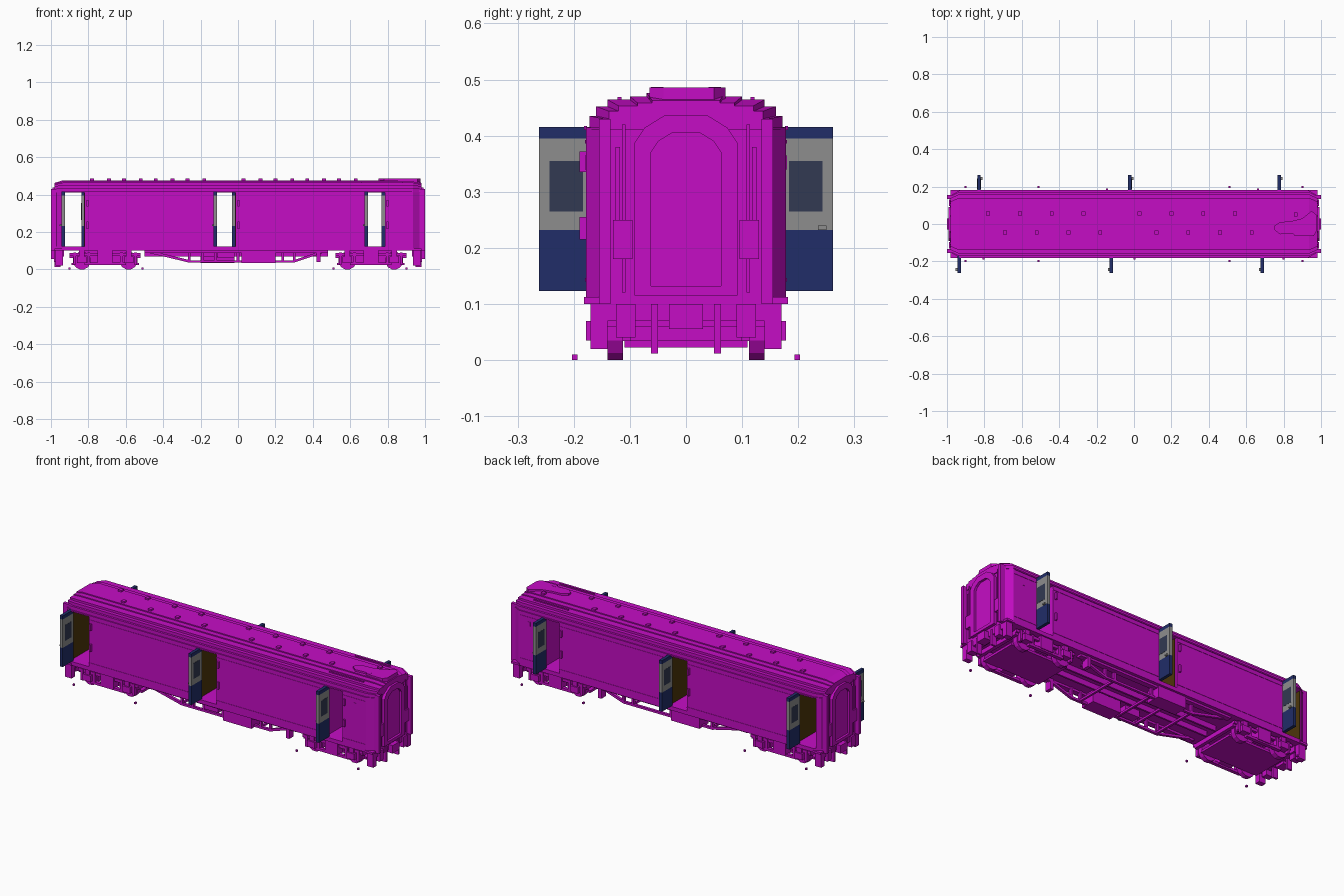
import bpy, bmesh, math
from mathutils import Matrix

cube = bpy.data.objects.get("Cube")
if cube:
    bpy.data.objects.remove(cube, do_unlink=True)


def material(name, rgb):
    m = bpy.data.materials.new(name)
    m.use_nodes = True
    m.diffuse_color = (*rgb, 1)
    m.node_tree.nodes["Principled BSDF"].inputs["Base Color"].default_value = (*rgb, 1)
    return m


MAGENTA = material("magenta paint", (0.56, 0.004, 0.56))
NAVY = material("navy paint", (0.015, 0.026, 0.14))
GREY = material("grey paint", (0.27, 0.27, 0.27))
GLASS = material("dark glass", (0.032, 0.041, 0.084))
BROWN = material("brown lining", (0.075, 0.036, 0.003))


def finish(name, bm, mat):
    bmesh.ops.recalc_face_normals(bm, faces=bm.faces)
    me = bpy.data.meshes.new(name)
    bm.to_mesh(me)
    bm.free()
    me.materials.append(mat)
    ob = bpy.data.objects.new(name, me)
    bpy.context.collection.objects.link(ob)
    return ob


def boxes(name, mat, spans):
    """One object from boxes given as (x0, x1, y0, y1, z0, z1)."""
    bm = bmesh.new()
    for x0, x1, y0, y1, z0, z1 in spans:
        m = Matrix.Translation(((x0 + x1) / 2, (y0 + y1) / 2, (z0 + z1) / 2))
        m = m @ Matrix.Diagonal((abs(x1 - x0), abs(y1 - y0), abs(z1 - z0), 1))
        bmesh.ops.create_cube(bm, size=1, matrix=m)
    return finish(name, bm, mat)


def loft(name, mat, rings):
    """Closed solid through rings of points."""
    bm = bmesh.new()
    vs = [[bm.verts.new(p) for p in r] for r in rings]
    n = len(vs[0])
    for a, b in zip(vs, vs[1:]):
        for i in range(n):
            bm.faces.new((a[i], a[(i + 1) % n], b[(i + 1) % n], b[i]))
    bm.faces.new(vs[0])
    bm.faces.new(vs[-1])
    return finish(name, bm, mat)


def mirror(spans, x=False, y=True):
    out = list(spans)
    if y:
        out += [(a, b, -d, -c, e, f) for a, b, c, d, e, f in out]
    if x:
        out += [(-b, -a, c, d, e, f) for a, b, c, d, e, f in out]
    return out


W = 0.178                       # half width of the body
DOORS = [(-0.944, -0.82), (-0.13, -0.013), (0.677, 0.785)]

# Stepped roof, narrowing at both ends
half = [(W, 0.41), (W, 0.415), (0.172, 0.415), (0.172, 0.435), (0.16, 0.435), (0.16, 0.452),
        (0.14, 0.452), (0.14, 0.464), (0.10, 0.464), (0.10, 0.470), (0.07, 0.470), (0.07, 0.476)]
section = half + [(-y, z) for y, z in reversed(half)]


def roof_ring(x, sy, drop):
    return [(x, y * sy, z - drop * (z - 0.41)) for y, z in section]


loft("roof", MAGENTA, [roof_ring(-0.98, 0.86, 0.2), roof_ring(-0.935, 1, 0),
                       roof_ring(0.935, 1, 0), roof_ring(0.98, 0.86, 0.2)])


# Floor and walls between the doorways
def plan_block(name, pts, z0, z1):
    loft(name, MAGENTA, [[(x, y, z) for x, y in pts] for z in (z0, z1)])


T = 0.152
plan_block("floor", [(-0.975, -T), (-0.935, -W), (0.935, -W), (0.975, -T),
                     (0.975, T), (0.935, W), (-0.935, W), (-0.975, T)], 0.10, 0.122)
plan_block("left_end_wall", [(0.785, -W), (0.935, -W), (0.975, -T),
                             (0.975, T), (0.935, W), (0.785, W)], 0.122, 0.41)
plan_block("right_end_wall", [(-0.944, -W + 0.004), (-0.975, -T),
                              (-0.975, T), (-0.944, W - 0.004)], 0.122, 0.41)
boxes("body_walls", MAGENTA, [(DOORS[i][1], DOORS[i + 1][0], -W, W, 0.122, 0.41) for i in (0, 1)])

# Waist mouldings, lower trim and rain strips
trim = []
for a, b in ((-0.82, -0.13), (-0.013, 0.677), (0.785, 0.93)):
    trim += [(a, b, W - 0.002, W + 0.002, 0.386, 0.392), (a, b, W - 0.002, W + 0.002, 0.14, 0.146)]
trim += [(-0.93, 0.93, W - 0.002, W + 0.004, 0.41, 0.417)]
boxes("side_trim", MAGENTA, mirror(trim))

# Brown lining across the first two passages
lining = []
for a, b in DOORS[:2]:
    lining += [(a, a + 0.004, -0.165, 0.165, 0.123, 0.409), (b - 0.004, b, -0.165, 0.165, 0.123, 0.409)]
boxes("passage_lining", BROWN, lining)

# Swung-open doors: hinged on the low-x edge in front, the high-x edge behind
for i, (a, b) in enumerate(DOORS):
    for side, s, x0, x1 in (("front", -1, a, a + 0.018), ("back", 1, b - 0.018, b)):
        tag = f"{side}_door_{i + 1}"
        y0, y1 = s * 0.166, s * 0.262
        boxes(tag + "_navy_panels", NAVY, [(x0, x1, y0, y1, 0.123, 0.232), (x0, x1, y0, y1, 0.395, 0.415)])
        boxes(tag + "_grey_panel", GREY, [(x0, x1, y0, y1, 0.232, 0.395)])
        boxes(tag + "_window", GLASS, [(x0 - 0.001, x1 + 0.001, s * 0.184, s * 0.243, 0.265, 0.355)])
        out = x0 if s < 0 else x1
        boxes(tag + "_handle", GREY, [(out - 0.01, out + 0.01, s * 0.235, s * 0.25, 0.232, 0.24)])

# Small grab handles beside the doorways
grabs = []
for a, b in DOORS:
    for lo, hi in ((0.335, 0.372), (0.215, 0.255)):
        grabs += [(b + 0.01, b + 0.02, -0.19, -0.17, lo, hi), (a - 0.02, a - 0.01, 0.17, 0.19, lo, hi)]
boxes("grab_handles", MAGENTA, [g for g in grabs if g[0] > -0.95])
boxes("side_plates", MAGENTA, mirror([(0.86, 0.875, W - 0.002, W + 0.002, 0.34, 0.365)]))

# Roof vents in two staggered rows
vents = []
for k in (-0.78, -0.61, -0.44, -0.27, 0.03, 0.20, 0.37, 0.54):
    vents += [(k - 0.01, k + 0.01, 0.045, 0.067, 0.47, 0.485),
              (k + 0.08, k + 0.10, -0.057, -0.035, 0.47, 0.485)]
vents += mirror([(0.855, 0.875, 0.04, 0.062, 0.47, 0.487)])
boxes("roof_vents", MAGENTA, vents)
pod = [(0.75, -0.03), (0.78, -0.055), (0.84, -0.05), (0.88, -0.065), (0.96, -0.065), (0.975, -0.04),
       (0.975, 0.05), (0.95, 0.07), (0.90, 0.03), (0.84, 0.015), (0.78, 0.01), (0.75, -0.01)]
loft("roof_pod", MAGENTA, [[(x, y, z) for x, y in pod] for z in (0.46, 0.486)])
boxes("roof_rails", MAGENTA, mirror([(0.66, 0.88, 0.115, 0.122, 0.46, 0.469)]))


# Arched end gangways with a recessed door
def arch(w, z0, z1):
    c = w * 0.55
    h = [(w, z0), (w, z1 - c), (w * 0.8, z1 - c * 0.45), (w * 0.4, z1)]
    return h + [(-y, z) for y, z in reversed(h)]


for side, s in (("left", 1), ("right", -1)):
    outer, inner = arch(0.092, 0.115, 0.437), arch(0.062, 0.132, 0.405)
    loft(side + "_gangway", MAGENTA, [
        [(s * 0.96, y, z) for y, z in outer], [(s * 0.992, y, z) for y, z in outer],
        [(s * 0.992, y, z) for y, z in inner], [(s * 0.979, y, z) for y, z in inner]])

# End posts, pipes, buffer beam, coupler and steps
ends = mirror([(0.965, 1.0, 0.135, 0.155, 0.10, 0.43), (0.97, 0.985, 0.108, 0.114, 0.12, 0.42),
               (0.97, 0.99, 0.095, 0.13, 0.18, 0.25), (0.97, 0.985, 0.118, 0.126, 0.25, 0.38),
               (0.94, 0.985, 0.09, 0.125, 0.04, 0.10), (0.95, 0.98, 0.05, 0.062, 0.012, 0.10),
               (0.935, 0.975, 0.14, 0.17, 0.02, 0.10), (0.93, 0.98, 0.15, 0.182, 0.10, 0.112),
               (0.93, 0.975, 0.0, 0.14, 0.07, 0.10), (0.95, 1.0, 0.0, 0.03, 0.055, 0.10)], x=True)
boxes("end_fittings", MAGENTA, ends)

# Bogies: low pan, side frames, axle boxes and springs
bogie = [(0.53, 0.89, 0.0, 0.11, 0.022, 0.035), (0.60, 0.82, 0.0, 0.10, 0.035, 0.10),
         (0.52, 0.90, 0.145, 0.16, 0.072, 0.088), (0.60, 0.82, 0.145, 0.165, 0.022, 0.036),
         (0.67, 0.75, 0.12, 0.17, 0.03, 0.10), (0.52, 0.54, 0.0, 0.15, 0.06, 0.085),
         (0.88, 0.90, 0.0, 0.15, 0.06, 0.085)]
for x in (0.585, 0.835):
    bogie += [(x - 0.025, x + 0.025, 0.14, 0.178, 0.035, 0.07), (x - 0.045, x - 0.03, 0.145, 0.165, 0.025, 0.09),
              (x + 0.03, x + 0.045, 0.145, 0.165, 0.025, 0.09), (x - 0.015, x + 0.015, 0.145, 0.17, 0.07, 0.10)]
boxes("bogie_frames", MAGENTA, mirror(bogie, x=True))

# Wheels
bm = bmesh.new()
for x in (-0.835, -0.585, 0.585, 0.835):
    for y in (-0.126, 0.126):
        m = Matrix.Translation((x, y, 0.047)) @ Matrix.Rotation(math.pi / 2, 4, "X")
        m = m @ Matrix.Rotation(math.pi / 12, 4, "Z")
        bmesh.ops.create_cone(bm, cap_ends=True, segments=12, radius1=0.0485, radius2=0.0485, depth=0.028, matrix=m)
finish("wheels", bm, MAGENTA)

# Trussed underframe between the bogies
truss = [(-0.27, 0.30, 0.125, 0.14, 0.036, 0.048), (-0.50, 0.48, 0.13, 0.16, 0.088, 0.102)]
truss += [(x - 0.007, x + 0.007, 0.125, 0.14, 0.04, 0.10) for x in (-0.26, -0.19, -0.12, 0.0, 0.24, 0.30)]
truss += [(x - 0.006, x + 0.006, 0.0, 0.14, 0.04, 0.052) for x in (-0.26, -0.12, 0.0, 0.24)]
truss += [(-0.50, 0.48, 0.03, 0.04, 0.07, 0.10), (0.42, 0.44, 0.125, 0.165, 0.04, 0.10)]
boxes("underframe_truss", MAGENTA, mirror(truss))
for s in (-1, 1):
    for label, x0, x1 in (("right", -0.47, -0.26), ("left", 0.45, 0.30)):
        loft(f"sloping_truss_{label}_{'back' if s > 0 else 'front'}", MAGENTA, [
            [(x, s * 0.125, z), (x, s * 0.14, z), (x, s * 0.14, z + 0.014), (x, s * 0.125, z + 0.014)]
            for x, z in ((x0, 0.086), (x1, 0.036))])
boxes("equipment_boxes", MAGENTA, [(0.02, 0.20, -0.165, -0.08, 0.034, 0.10), (-0.11, -0.02, -0.15, -0.09, 0.06, 0.10),
                                   (-0.20, -0.02, 0.08, 0.165, 0.034, 0.10)])

# Small loose marker blocks beside the bogies
boxes("marker_blocks", MAGENTA, mirror([(x - 0.005, x + 0.005, 0.193, 0.203, 0.0, 0.01) for x in (0.51, 0.90)], x=True))
